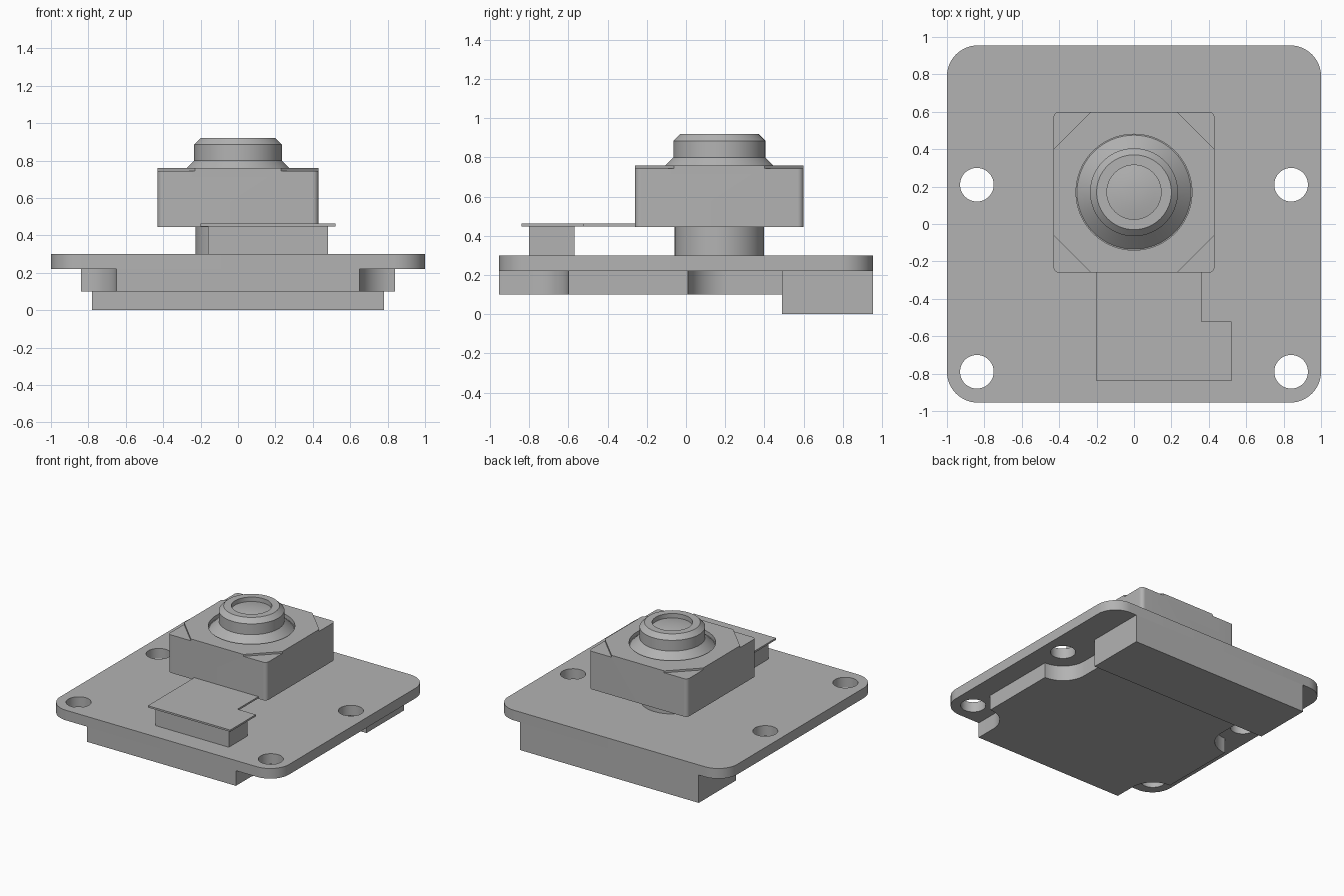
import bpy, bmesh, math

if "Cube" in bpy.data.objects:
    bpy.data.objects.remove(bpy.data.objects["Cube"], do_unlink=True)

grey = bpy.data.materials.new("mid grey")
grey.use_nodes = True
grey.diffuse_color = (0.45, 0.45, 0.45, 1)
grey.node_tree.nodes["Principled BSDF"].inputs["Base Color"].default_value = grey.diffuse_color


def finish(name, bm):
    bmesh.ops.recalc_face_normals(bm, faces=bm.faces)
    mesh = bpy.data.meshes.new(name)
    bm.to_mesh(mesh)
    bm.free()
    mesh.materials.append(grey)
    obj = bpy.data.objects.new(name, mesh)
    bpy.context.collection.objects.link(obj)
    return obj


def arc(cx, cy, r, start, end, steps=12):
    angles = [math.radians(start + (end - start) * i / steps) for i in range(steps + 1)]
    return [(cx + r * math.cos(a), cy + r * math.sin(a)) for a in angles]


def circle(cx, cy, r, steps=48):
    return arc(cx, cy, r, 0, 360, steps)[:-1]


def rounded(x, y0, y1, r):
    return (arc(x - r, y1 - r, r, 0, 90) + arc(r - x, y1 - r, r, 90, 180)
            + arc(r - x, y0 + r, r, 180, 270) + arc(x - r, y0 + r, r, 270, 360))


def rect(x0, x1, y0, y1):
    return [(x0, y0), (x1, y0), (x1, y1), (x0, y1)]


def prism(name, outline, z0, z1):
    bm = bmesh.new()
    face = bm.faces.new([bm.verts.new((x, y, z0)) for x, y in outline])
    top = bmesh.ops.extrude_face_region(bm, geom=[face])["geom"]
    bmesh.ops.translate(bm, vec=(0, 0, z1 - z0),
                        verts=[v for v in top if isinstance(v, bmesh.types.BMVert)])
    return finish(name, bm)


def lathe(name, profile, cy, steps=64):
    bm = bmesh.new()
    verts = [bm.verts.new((r, cy, z)) for r, z in profile]
    edges = [bm.edges.new(pair) for pair in zip(verts, verts[1:])]
    bmesh.ops.spin(bm, geom=verts + edges, cent=(0, cy, 0), axis=(0, 0, 1),
                   angle=math.tau, steps=steps, use_duplicate=False)
    bmesh.ops.remove_doubles(bm, verts=bm.verts, dist=0.0005)
    return finish(name, bm)


def cut(obj, cutters):
    # apply the cuts and discard the helpers
    for cutter in cutters:
        cutter.hide_render = True
        mod = obj.modifiers.new("cut", 'BOOLEAN')
        mod.operation, mod.solver, mod.object = 'DIFFERENCE', 'EXACT', cutter
    graph = bpy.context.evaluated_depsgraph_get()
    mesh = bpy.data.meshes.new_from_object(obj.evaluated_get(graph))
    obj.modifiers.clear()
    obj.data = mesh
    for cutter in cutters:
        bpy.data.objects.remove(cutter, do_unlink=True)


# circuit board with four mounting holes
HOLE_X, HOLE_YS, EDGE = 0.84, (-0.79, 0.21), 0.955
board = prism("circuit_board", rounded(1, -EDGE, EDGE, 0.165), 0.22, 0.30)
cut(board, [prism("hole_cutter", circle(s * HOLE_X, y, 0.09), 0.1, 0.4)
            for s in (-1, 1) for y in HOLE_YS])

# underside block, scooped out around the mounting holes
right = ([(0.65, -EDGE)] + arc(HOLE_X, HOLE_YS[0], 0.19, 180, 90)
         + arc(HOLE_X, HOLE_YS[1], 0.20, 270, 180) + [(0.64, 0.5)])
block = prism("underside_block", right + [(-x, y) for x, y in reversed(right)], 0.10, 0.22)

# cable connector at the back of the underside
prism("rear_connector", rect(-0.78, 0.78, 0.49, EDGE), 0, 0.22)

# camera housing with lowered corners and a well for the lens
LENS_Y = 0.17
HALF = 0.43
pedestal = prism("lens_pedestal", circle(0, LENS_Y, 0.228), 0.30, 0.45)
housing = prism("camera_housing", rounded(HALF, LENS_Y - HALF, LENS_Y + HALF, 0.03), 0.445, 0.76)
corners = []
for sx in (-1, 1):
    for sy in (-1, 1):
        tri = [(0.23, 0.43), (0.43, 0.23), (0.5, 0.23), (0.5, 0.5), (0.23, 0.5)]
        corners.append(prism("corner_cutter", [(sx * x, LENS_Y + sy * y) for x, y in tri], 0.745, 0.9))
cut(housing, corners + [prism("well_cutter", circle(0, LENS_Y, 0.31, 64), 0.73, 0.9)])

# lens barrel with recessed, slightly domed glass
barrel = lathe("lens_barrel", [(0.305, 0.73), (0.235, 0.80), (0.235, 0.885), (0.20, 0.92),
                               (0.145, 0.92), (0.145, 0.885)], LENS_Y)
glass = lathe("lens_glass", [(0.145, 0.885), (0.11, 0.891), (0.075, 0.896), (0.04, 0.899), (0, 0.90)], LENS_Y)

# flat flex cable and the connector below it
prism("flex_cable", [(-0.20, -0.25), (-0.20, -0.84), (0.52, -0.84), (0.52, -0.52),
                     (0.36, -0.52), (0.36, -0.25)], 0.448, 0.462)
prism("flex_connector", rect(-0.16, 0.48, -0.80, -0.57), 0.30, 0.448)

# smooth the curved walls, keep the edges sharp
bpy.ops.object.select_all(action='DESELECT')
for obj in (board, block, pedestal, housing, barrel, glass):
    obj.select_set(True)
bpy.context.view_layer.objects.active = board
bpy.ops.object.shade_smooth_by_angle(angle=math.radians(30))
